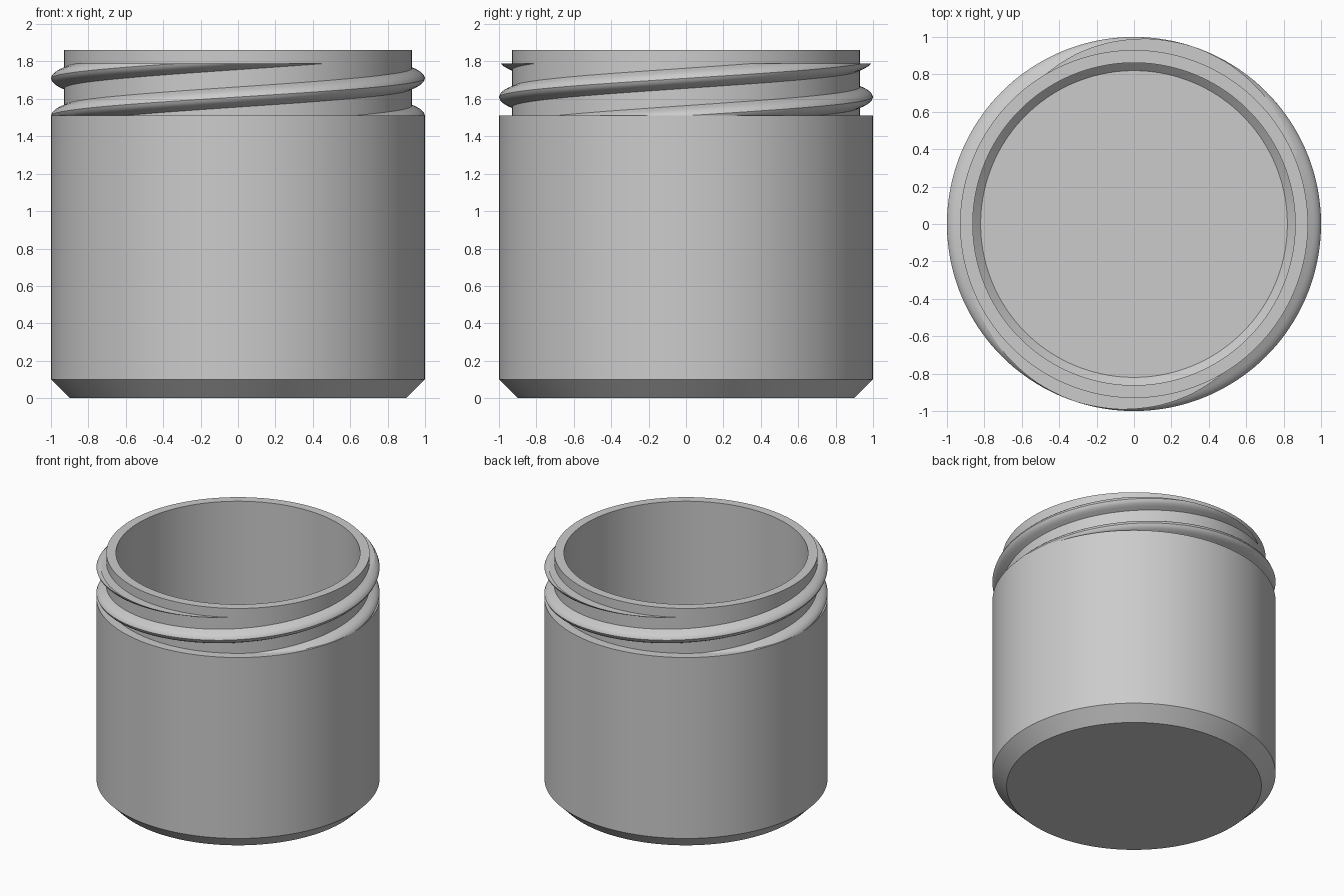
import bpy, bmesh
from math import cos, sin, tau, radians
from mathutils import Vector

cube = bpy.data.objects.get("Cube")
if cube:
    bpy.data.objects.remove(cube, do_unlink=True)

SEGMENTS = 144
SHOULDER, THREAD_TOP, RIM = 1.51, 1.79, 1.86
NECK_R = 0.93
LEAD = 0.4

# Single plain grey material
grey = bpy.data.materials.new("plain grey")
grey.use_nodes = True
colour = (0.6, 0.6, 0.6, 1)
grey.diffuse_color = colour
grey.node_tree.nodes["Principled BSDF"].inputs["Base Color"].default_value = colour


def finish(bm, name):
    """Turn a bmesh into a smooth shaded object with sharp creases."""
    bmesh.ops.recalc_face_normals(bm, faces=bm.faces)
    mesh = bpy.data.meshes.new(name)
    bm.to_mesh(mesh)
    bm.free()
    mesh.materials.append(grey)
    obj = bpy.data.objects.new(name, mesh)
    bpy.context.collection.objects.link(obj)
    bpy.ops.object.select_all(action="DESELECT")
    obj.select_set(True)
    bpy.context.view_layer.objects.active = obj
    bpy.ops.object.shade_smooth_by_angle(angle=radians(30))
    return obj


def lathe(name, profile):
    """Revolve an (r, z) profile and close both ends with flat discs."""
    bm = bmesh.new()
    rings = []
    for r, z in profile:
        rings.append([bm.verts.new((r * cos(tau * i / SEGMENTS), r * sin(tau * i / SEGMENTS), z))
                      for i in range(SEGMENTS)])
    for a, b in zip(rings, rings[1:]):
        for i in range(SEGMENTS):
            j = (i + 1) % SEGMENTS
            bm.faces.new((a[i], a[j], b[j], b[i]))
    bm.faces.new(rings[0])
    bm.faces.new(rings[-1])
    return finish(bm, name)


def thread(name, start_angle):
    """Sweep a rounded ridge up a helix, then trim it flat at both ends."""
    half = [(0.91, 0.065), (NECK_R, 0.054), (0.96, 0.041), (0.98, 0.029), (0.994, 0.015)]
    section = [(r, -h) for r, h in half] + [(1.0, 0)] + half[::-1]
    margin = 0.08
    low, high = SHOULDER - margin, THREAD_TOP + margin
    steps = round((high - low) / LEAD * SEGMENTS)
    bm = bmesh.new()
    rings = []
    for i in range(steps + 1):
        rise = (high - low) * i / steps
        angle = start_angle + tau * (rise - margin) / LEAD
        rings.append([bm.verts.new((r * cos(angle), r * sin(angle), low + rise + h))
                      for r, h in section])
    count = len(section)
    for a, b in zip(rings, rings[1:]):
        for i in range(count):
            j = (i + 1) % count
            bm.faces.new((a[i], a[j], b[j], b[i]))
    for z, direction in ((SHOULDER, -1), (THREAD_TOP, 1)):
        bmesh.ops.bisect_plane(bm, geom=bm.verts[:] + bm.edges[:] + bm.faces[:],
                               plane_co=Vector((0, 0, z)), plane_no=Vector((0, 0, direction)),
                               clear_outer=True)
        rim = [e for e in bm.edges if e.is_boundary and all(abs(v.co.z - z) < 1e-4 for v in e.verts)]
        bmesh.ops.holes_fill(bm, edges=rim, sides=0)
    return finish(bm, name)


# Jar shell: chamfered base, straight wall, shoulder, neck and chamfered interior
lathe("jar_body", [(0.90, 0), (1.0, 0.10), (1.0, SHOULDER), (NECK_R, SHOULDER), (NECK_R, RIM),
                   (0.862, RIM), (0.862, 0.17), (0.82, 0.13)])

# Two-start screw thread on the neck
for side, angle in (("left", 0), ("right", tau / 2)):
    thread("thread_start_" + side, angle)
